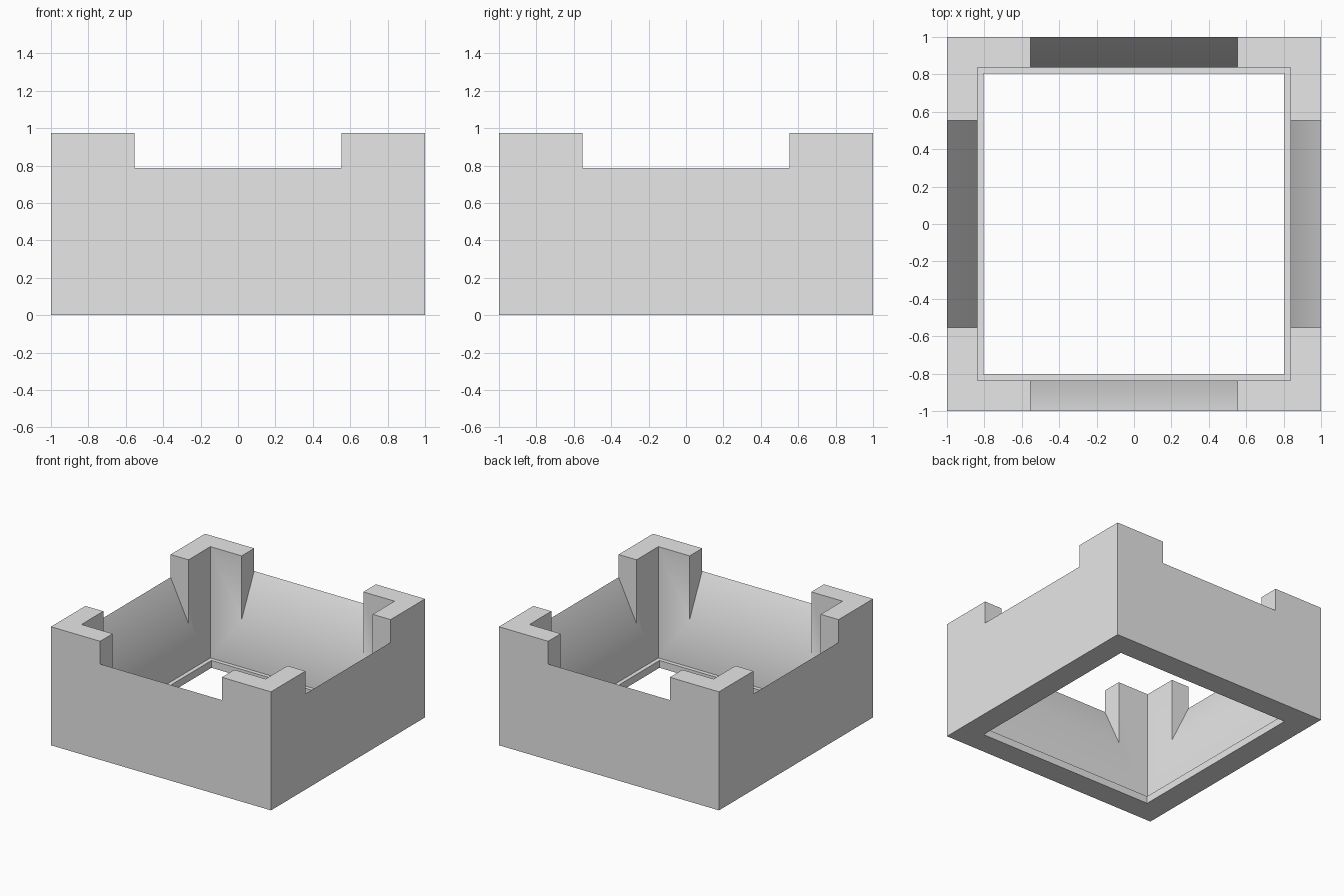
import bpy, bmesh, math
from mathutils import Matrix

HEIGHT = 0.974
OUTER = 1.0         # outer half width
INNER = 0.837       # half width inside the walls
LIP = 0.804         # half width of the floor opening
LIP_TOP = 0.06
NOTCH_HALF = 0.553  # half length of each lowered wall
NOTCH_Z = 0.787     # bevel height at the outer face
BEVEL_Z = 0.45      # bevel height at the inner face

cube = bpy.data.objects.get("Cube")
if cube:
    bpy.data.objects.remove(cube, do_unlink=True)

grey = bpy.data.materials.new("light grey")
grey.use_nodes = True
grey.diffuse_color = (0.8, 0.8, 0.8, 1)
grey.node_tree.nodes["Principled BSDF"].inputs["Base Color"].default_value = (0.8, 0.8, 0.8, 1)


def add_mesh(name, bm):
    bmesh.ops.recalc_face_normals(bm, faces=bm.faces)
    mesh = bpy.data.meshes.new(name)
    bm.to_mesh(mesh)
    bm.free()
    mesh.materials.append(grey)
    obj = bpy.data.objects.new(name, mesh)
    bpy.context.collection.objects.link(obj)
    return obj


def block(name, half, bottom, top):
    bm = bmesh.new()
    bmesh.ops.create_cube(bm, size=1)
    bmesh.ops.scale(bm, vec=(2 * half, 2 * half, top - bottom), verts=bm.verts)
    bmesh.ops.translate(bm, vec=(0, 0, (top + bottom) / 2), verts=bm.verts)
    return add_mesh(name, bm)


def notch(name, turn):
    """Prism whose sloping underside leaves a bevelled wall top."""
    slope = (NOTCH_Z - BEVEL_Z) / (OUTER - INNER)
    near, far, high = INNER - 0.06, OUTER + 0.06, HEIGHT + 0.1
    profile = [(near, BEVEL_Z + (near - INNER) * slope),
               (far, BEVEL_Z + (far - INNER) * slope),
               (far, high), (near, high)]
    bm = bmesh.new()
    face = bm.faces.new([bm.verts.new((-NOTCH_HALF, y, z)) for y, z in profile])
    side = bmesh.ops.extrude_face_region(bm, geom=[face])["geom"]
    moved = [v for v in side if isinstance(v, bmesh.types.BMVert)]
    bmesh.ops.translate(bm, vec=(2 * NOTCH_HALF, 0, 0), verts=moved)
    bmesh.ops.transform(bm, matrix=Matrix.Rotation(turn, 4, "Z"), verts=bm.verts)
    return add_mesh(name, bm)


# Square frame with four corner posts
frame = block("square_frame", OUTER, 0, HEIGHT)

# Cutters: interior, floor opening and one bevelled notch per wall
cutters = [block("interior_cutter", INNER, LIP_TOP, HEIGHT + 0.2),
           block("opening_cutter", LIP, -0.1, LIP_TOP + 0.1)]
cutters += [notch(f"notch_cutter_{i}", i * math.pi / 2) for i in range(4)]

bpy.ops.object.select_all(action="DESELECT")
frame.select_set(True)
bpy.context.view_layer.objects.active = frame
for cutter in cutters:
    cutter.hide_render = True
    cut = frame.modifiers.new(cutter.name, "BOOLEAN")
    cut.operation = "DIFFERENCE"
    cut.solver = "EXACT"
    cut.object = cutter
    bpy.ops.object.modifier_apply(modifier=cut.name)
for cutter in cutters:
    bpy.data.objects.remove(cutter, do_unlink=True)

# Soft shading between bevel and wall, crisp edges elsewhere
bpy.ops.object.shade_smooth_by_angle(angle=math.radians(30))
